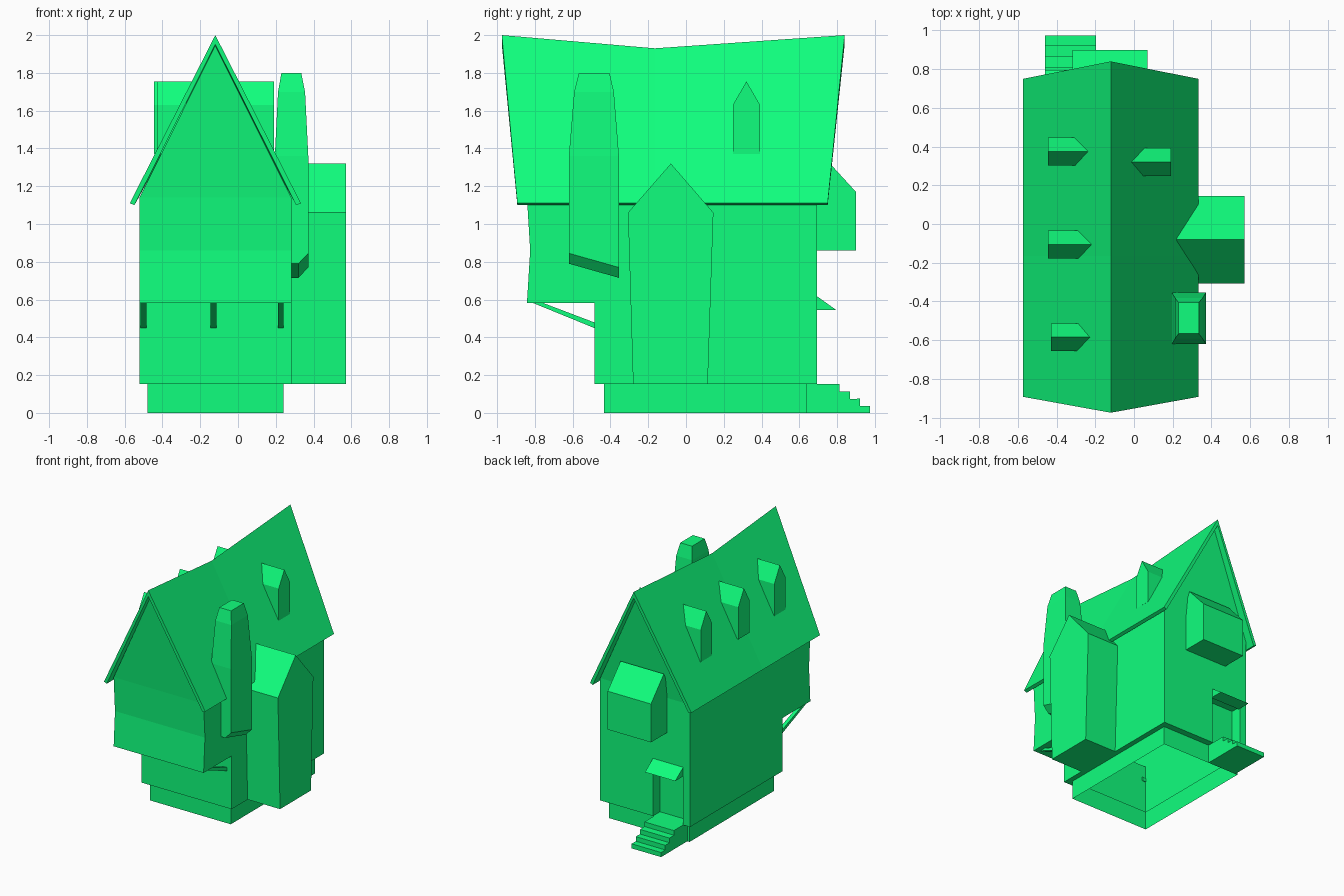
import bpy, bmesh
from mathutils import Vector

if "Cube" in bpy.data.objects:
    bpy.data.objects.remove(bpy.data.objects["Cube"])

green = bpy.data.materials.new("green")
green.diffuse_color = (0.005, 1.0, 0.205, 1)
green.use_nodes = True
green.node_tree.nodes["Principled BSDF"].inputs["Base Color"].default_value = green.diffuse_color


def finish(name, bm):
    bmesh.ops.remove_doubles(bm, verts=bm.verts, dist=1e-4)
    flat = [f for f in bm.faces if f.calc_area() < 1e-6]
    bmesh.ops.delete(bm, geom=flat, context='FACES')
    bmesh.ops.recalc_face_normals(bm, faces=bm.faces)
    me = bpy.data.meshes.new(name)
    bm.to_mesh(me)
    bm.free()
    me.materials.append(green)
    ob = bpy.data.objects.new(name, me)
    bpy.context.collection.objects.link(ob)
    return ob


def loft(rings, cap_start=True, cap_end=True):
    """Skin a list of equal-length point rings."""
    bm = bmesh.new()
    vs = [[bm.verts.new(p) for p in r] for r in rings]
    n = len(rings[0])
    for a, b in zip(vs, vs[1:]):
        for i in range(n):
            j = (i + 1) % n
            bm.faces.new((a[i], a[j], b[j], b[i]))
    if cap_start:
        bm.faces.new(vs[0][::-1])
    if cap_end:
        bm.faces.new(vs[-1])
    return bm


def prism(name, profile, x0, x1):
    """Extrude a (y, z) profile along x."""
    return finish(name, loft([[(x, y, z) for y, z in profile] for x in (x0, x1)]))


def rect(x0, x1, y0, y1, z):
    return [(x0, y0, z), (x1, y0, z), (x1, y1, z), (x0, y1, z)]


# House shell: plinth, lower floor, overhanging upper floor, open underneath
L, R, B = -0.522, 0.282, 0.693
rings = [rect(-0.48, 0.24, -0.435, 0.64, 0), rect(-0.48, 0.24, -0.435, 0.64, 0.152)]
rings += [rect(L, R, y, B, z) for y, z in
          ((-0.485, 0.152), (-0.485, 0.582), (-0.842, 0.582), (-0.825, 0.86), (-0.842, 1.14))]
bm = loft(rings, False, False)
# Leaning gable triangles
for y, apex in ((-0.842, -0.935), (B, 0.795)):
    bm.faces.new([bm.verts.new(p) for p in
                  ((L, y, 1.14), (R, y, 1.14), (-0.12, apex, 1.945))])
bmesh.ops.remove_doubles(bm, verts=bm.verts, dist=1e-4)
# Door recess in the back wall
for co, no in (((-0.46, 0, 0), (1, 0, 0)), ((-0.19, 0, 0), (1, 0, 0)), ((0, 0, 0.56), (0, 0, 1))):
    bmesh.ops.bisect_plane(bm, geom=bm.verts[:] + bm.edges[:] + bm.faces[:],
                           plane_co=co, plane_no=no, dist=1e-5)
door = min(bm.faces, key=lambda f: (f.calc_center_median() - Vector((-0.325, B, 0.355))).length)
ext = bmesh.ops.extrude_face_region(bm, geom=[door])["geom"]
bmesh.ops.translate(bm, vec=(0, -0.09, 0),
                    verts=[g for g in ext if isinstance(g, bmesh.types.BMVert)])
if door.is_valid:
    bmesh.ops.delete(bm, geom=[door], context='FACES_ONLY')
finish("house_walls", bm)

# Sagging roof with pointed ends
stations = []
for eave_y, ridge_y, ridge_z in ((-0.893, -0.975, 2.0), (-0.165, -0.165, 1.93), (0.75, 0.84, 2.0)):
    stations.append([(-0.573, eave_y, 1.11), (-0.12, ridge_y, ridge_z), (0.333, eave_y, 1.11),
                     (0.308, eave_y, 1.10), (-0.12, ridge_y, ridge_z - 0.05),
                     (-0.548, eave_y, 1.10)])
finish("roof", loft(stations))

# Chimney with slanted, chamfered foot
foot = [[(0.195, -0.62, 0.79), (x, -0.62, 0.79 + d), (x, -0.355, 0.715 + d), (0.195, -0.355, 0.715)]
        for x, d in ((0.32, 0), (0.372, 0.055))]
stack = [rect(0.195, 0.372, -0.62, -0.355, 1.36), rect(0.212, 0.355, -0.592, -0.382, 1.70),
         rect(0.23, 0.335, -0.567, -0.405, 1.80)]
finish("chimney", loft(foot + stack))

# Side bay with pointed roof
prism("side_bay", [(-0.28, 0.152), (0.115, 0.152), (0.145, 1.06), (-0.08, 1.32), (-0.307, 1.06)],
      0.22, 0.572)

# Dormers: three on the left slope, one on the right
for i, (y, x0, x1) in enumerate(((0.375, -0.445, -0.22), (-0.105, -0.445, -0.22),
                                 (-0.585, -0.43, -0.22), (0.32, -0.02, 0.19))):
    prism(f"dormer_{i + 1}", [(y - 0.072, 1.37), (y + 0.072, 1.37), (y + 0.072, 1.63),
                              (y, 1.755), (y - 0.072, 1.63)], x0, x1)

# Back oriel, porch roof and steps
prism("back_oriel", [(0.66, 0.86), (0.90, 0.86), (0.90, 1.17), (0.735, 1.35), (0.66, 1.2)],
      -0.317, 0.07)
prism("porch_roof", [(0.68, 0.545), (0.795, 0.545), (0.69, 0.62), (0.68, 0.62)], -0.46, -0.19)
steps = [(0.64, 0), (0.64, 0.152)]
for y, z in ((0.812, 0.152), (0.867, 0.112), (0.922, 0.075), (0.975, 0.037)):
    steps += [(y, z), (y, z - 0.0375 if z > 0.04 else 0)]
prism("back_steps", steps, -0.46, -0.197)

# Struts below the front overhang
for i, x in enumerate((-0.50, -0.13, 0.227)):
    prism(f"strut_{i + 1}", [(-0.835, 0.592), (-0.77, 0.587), (-0.475, 0.475), (-0.475, 0.445)],
          x - 0.015, x + 0.015)
